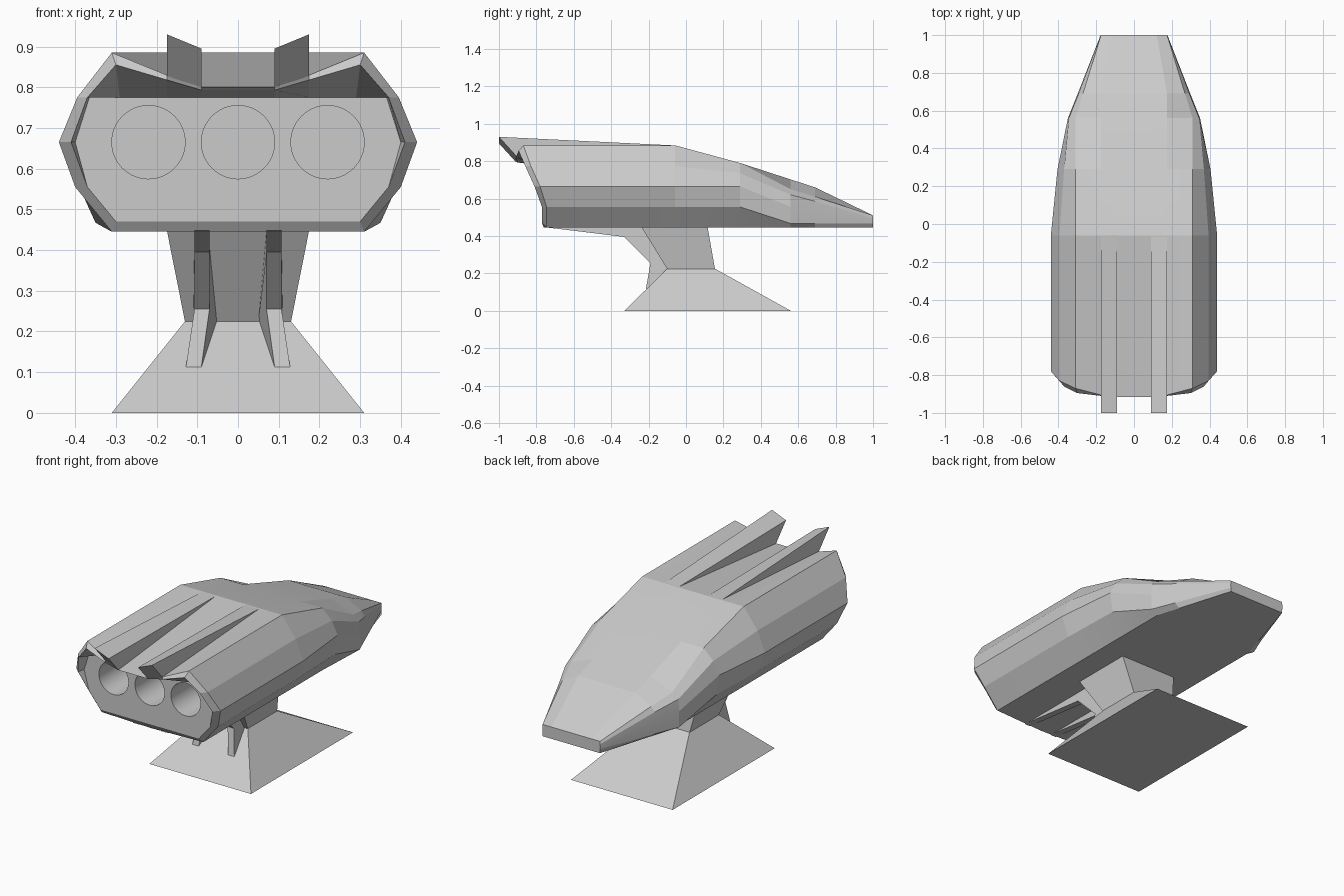
import bpy, bmesh
from math import radians

if "Cube" in bpy.data.objects:
    bpy.data.objects.remove(bpy.data.objects["Cube"])


def finish(bm, name):
    bmesh.ops.remove_doubles(bm, verts=bm.verts[:], dist=0.0005)
    bmesh.ops.recalc_face_normals(bm, faces=bm.faces[:])
    me = bpy.data.meshes.new(name)
    bm.to_mesh(me)
    bm.free()
    ob = bpy.data.objects.new(name, me)
    bpy.context.collection.objects.link(ob)
    return ob


def loft(name, rings):
    """Skin closed rings of equal length and cap both ends."""
    bm = bmesh.new()
    rows = [[bm.verts.new(p) for p in r] for r in rings]
    n = len(rows[0])
    for a, b in zip(rows, rows[1:]):
        for i in range(n):
            j = (i + 1) % n
            bm.faces.new((a[i], a[j], b[j], b[i]))
    bm.faces.new(rows[0][::-1])
    bm.faces.new(rows[-1])
    return finish(bm, name)


def full_ring(xs, ys, zs):
    """Half section from bottom centre to top centre, mirrored in x."""
    half = list(zip(xs, ys, zs))
    return half + [(-x, y, z) for x, y, z in half[-2:0:-1]]


def section(y, xs, zs):
    return full_ring(xs, [y] * len(xs), zs)


def rect(x, y0, y1, z):
    return [(-x, y0, z), (x, y0, z), (x, y1, z), (-x, y1, z)]


# Body: recessed front panel, overhanging rim, hull and tapered tail
panel = section(-.77, (0, .30, .37, .40, .365, .29, .175, .09, 0),
                (.47, .47, .555, .665, .775, .775, .775, .775, .775))
rim = full_ring((0, .30, .37, .41, .37, .30, .175, .09, 0),
                (-.77, -.77, -.77, -.81, -.86, -.895, -.91, -.90, -.90),
                (.47, .47, .555, .665, .775, .855, .818, .793, .793))
edge = full_ring((0, .31, .40, .44, .395, .31, .175, .09, 0),
                 (-.76, -.745, -.745, -.78, -.83, -.87, -.905, -.915, -.915),
                 (.445, .445, .555, .665, .775, .885, .83, .80, .80))
rings = [
    panel, rim, edge,
    section(-.06, (0, .31, .40, .44, .395, .31, .175, .09, 0),
            (.445, .445, .555, .665, .775, .885, .885, .885, .885)),
    section(.29, (0, .31, .39, .405, .37, .31, .175, .09, 0),
            (.445, .445, .555, .665, .735, .79, .79, .79, .79)),
    section(.56, (0, .31, .35, .35, .345, .31, .175, .09, 0),
            (.445, .445, .467, .555, .62, .65, .702, .702, .702)),
    section(.69, (0, .27, .298, .298, .293, .27, .175, .09, 0),
            (.445, .445, .467, .54, .585, .61, .66, .66, .66)),
    section(1.0, (0, .175, .176, .177, .176, .175, .12, .06, 0),
            (.445, .445, .467, .48, .495, .51, .51, .51, .51)),
]
body = loft("body", rings)

# Three round bores cut into the front panel
for x in (-.22, 0, .22):
    bpy.ops.mesh.primitive_cylinder_add(vertices=64, radius=.09, depth=.6,
                                        location=(x, -.75, .665),
                                        rotation=(radians(90), 0, 0))
    cutter = bpy.context.object
    cutter.name = "bore_cutter"
    cutter.hide_render = True
    mod = body.modifiers.new("bore", 'BOOLEAN')
    mod.operation = 'DIFFERENCE'
    mod.solver = 'EXACT'
    mod.object = cutter
    bpy.context.view_layer.objects.active = body
    bpy.ops.object.modifier_apply(modifier=mod.name)
    bpy.data.objects.remove(cutter)
bpy.ops.object.select_all(action='DESELECT')
body.select_set(True)
bpy.context.view_layer.objects.active = body
bpy.ops.object.shade_smooth_by_angle(angle=radians(6))

# Stand: flared foot and widening neck
loft("stand_foot", [rect(.31, -.33, .56, 0), rect(.13, -.10, .155, .225)])
loft("stand_neck", [rect(.13, -.10, .155, .223), rect(.175, -.24, .115, .45)])

# Underside ribs: y, z, inner x, outer x
RIB = [(-.765, .448, .07, .107), (-.33, .395, .07, .107),
       (-.19, .255, .07, .107), (-.215, .113, .09, .128),
       (-.09, .225, .05, .11), (-.22, .45, .07, .107)]

for side, s in (("left", -1), ("right", 1)):
    loft("rib_" + side, [[(s * a, y, z) for y, z, a, b in RIB],
                         [(s * b, y, z) for y, z, a, b in RIB]])
    # Top fins: wedges rising out of the roof channel
    loft("fin_" + side, [
        [(s * .09, -1, .895), (s * .09, -.912, .798), (s * .09, -.06, .884)],
        [(s * .175, -1, .93), (s * .175, -.908, .828), (s * .175, -.06, .884)]])
